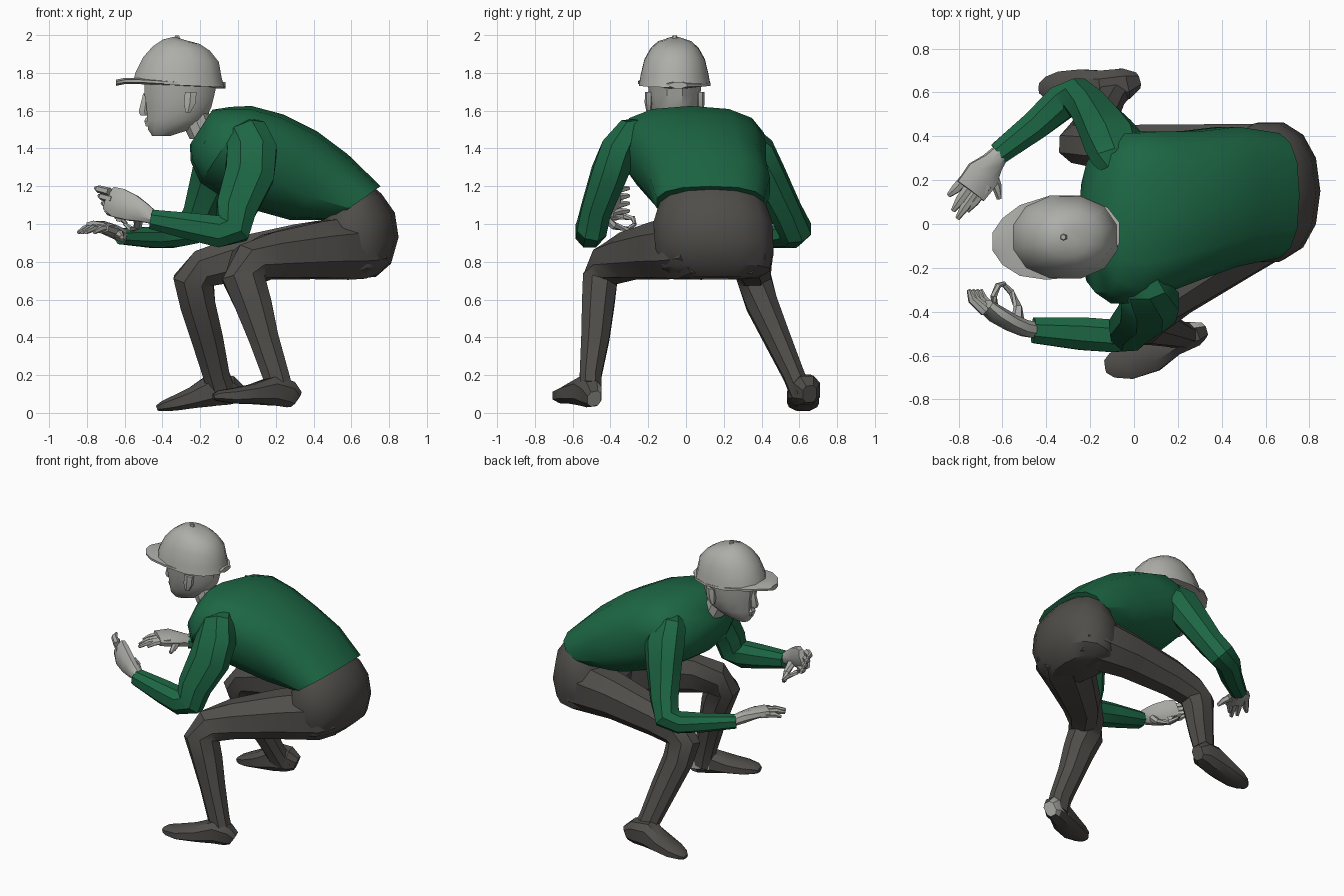
import bpy, bmesh, math
from mathutils import Vector as V


def material(name, rgb):
    m = bpy.data.materials.new(name)
    m.diffuse_color = (*rgb, 1)
    return m


PALE = material("pale_grey", (0.42, 0.42, 0.395))
GREEN = material("shirt_green", (0.012, 0.135, 0.058))
DARK = material("charcoal", (0.08, 0.075, 0.068))


def loft(name, rings, mat, n=10, power=1.0, angle=35):
    """Skin a list of (centre, u, v) rings and close both ends."""
    bm = bmesh.new()
    loops = []
    for c, u, v in rings:
        loop = []
        for i in range(n):
            a = 2 * math.pi * (i + 0.5) / n
            cu = math.copysign(abs(math.cos(a)) ** power, math.cos(a))
            sv = math.copysign(abs(math.sin(a)) ** power, math.sin(a))
            loop.append(bm.verts.new(V(c) + V(u) * cu + V(v) * sv))
        loops.append(loop)
    for a, b in zip(loops, loops[1:]):
        for i in range(n):
            j = (i + 1) % n
            bm.faces.new((a[i], a[j], b[j], b[i]))
    bm.faces.new(loops[0][::-1])
    bm.faces.new(loops[-1])
    bmesh.ops.recalc_face_normals(bm, faces=bm.faces)
    me = bpy.data.meshes.new(name)
    bm.to_mesh(me)
    bm.free()
    me.materials.append(mat)
    ob = bpy.data.objects.new(name, me)
    bpy.context.collection.objects.link(ob)
    bpy.ops.object.select_all(action='DESELECT')
    ob.select_set(True)
    bpy.context.view_layer.objects.active = ob
    bpy.ops.object.shade_smooth_by_angle(angle=math.radians(angle))
    return ob


def tube(name, pts, mat, n=8, power=0.9):
    """Limb through points (x, y, z, half width, half thickness)."""
    rings = []
    for i, p in enumerate(pts):
        a, b = pts[max(i - 1, 0)], pts[min(i + 1, len(pts) - 1)]
        t = (V(b[:3]) - V(a[:3])).normalized()
        side = V((0, 1, 0))
        side = (side - t * side.dot(t)).normalized()
        rings.append((p[:3], side * p[3], t.cross(side) * p[4]))
    return loft(name, rings, mat, n, power)


def trunk(name, rows, mat, n=14, power=0.8):
    """Body rows: back x, z, belly x, z, left y, right y."""
    rings = [(((a + c) / 2, (l + r) / 2, (b + d) / 2), (0, (r - l) / 2, 0),
              ((a - c) / 2, 0, (b - d) / 2)) for a, b, c, d, l, r in rows]
    return loft(name, rings, mat, n, power)


# Shirt body and trouser seat
trunk("shirt_body", [
    (-.135, 1.605, -.255, 1.42, -.17, .08), (-.04, 1.62, -.25, 1.33, -.32, .34),
    (.07, 1.625, -.20, 1.22, -.37, .42), (.24, 1.58, -.08, 1.14, -.33, .43),
    (.42, 1.49, .10, 1.07, -.26, .43), (.58, 1.37, .28, 1.02, -.20, .45),
    (.755, 1.20, .50, 1.02, -.16, .42)], GREEN)
trunk("trouser_seat", [
    (.70, 1.21, .46, 1.08, -.12, .38), (.76, 1.16, .44, 1.01, -.15, .43),
    (.83, 1.06, .38, .92, -.18, .465), (.85, .93, .40, .78, -.17, .47),
    (.81, .79, .47, .725, -.13, .45), (.73, .72, .53, .705, -.05, .38)], DARK, power=0.9)

# Legs
tube("left_leg", [
    (.72, .08, .88, .14, .15), (.62, .02, .875, .19, .18), (.42, -.13, .86, .16, .16),
    (.18, -.31, .83, .125, .13),
    (.06, -.41, .785, .11, .12), (.03, -.455, .71, .10, .12), (.08, -.465, .58, .092, .105),
    (.135, -.48, .40, .08, .085), (.20, -.505, .20, .062, .075),
    (.225, -.505, .09, .06, .08)], DARK)
tube("right_leg", [
    (.72, .29, .88, .14, .15), (.60, .30, .875, .17, .18), (.32, .325, .86, .14, .15),
    (-.02, .35, .81, .11, .125),
    (-.18, .355, .765, .10, .11), (-.235, .365, .70, .095, .115), (-.215, .40, .58, .09, .10),
    (-.165, .48, .40, .075, .09), (-.115, .57, .20, .06, .075),
    (-.08, .615, .09, .06, .08)], DARK)

# Shoes, heel to toe
left_shoe = tube("left_shoe", [
    (.305, -.485, .075, .04, .05), (.27, -.50, .10, .06, .075), (.18, -.535, .115, .07, .08),
    (.08, -.59, .10, .09, .055), (-.03, -.63, .09, .085, .042), (-.10, -.645, .09, .06, .03),
    (-.13, -.65, .085, .03, .018)], DARK, power=.75)
tube("right_shoe", [
    (.01, .655, .10, .04, .05), (-.04, .64, .12, .075, .08), (-.14, .62, .12, .085, .09),
    (-.24, .62, .08, .09, .06), (-.34, .62, .05, .08, .042), (-.40, .62, .035, .055, .028),
    (-.43, .62, .025, .025, .015)], DARK, power=.75)
# Pale inner heel on the left shoe
left_shoe.data.materials.append(PALE)
for f in left_shoe.data.polygons:
    if f.center.x > .20 and f.normal.y > .25:
        f.material_index = 1

# Sleeves, shoulder to cuff
tube("left_sleeve", [
    (.03, -.20, 1.50, .05, .08), (.05, -.29, 1.47, .09, .12), (.075, -.355, 1.39, .105, .14),
    (.06, -.41, 1.26, .10, .14), (-.01, -.475, 1.08, .085, .115), (-.03, -.50, .975, .085, .105),
    (-.10, -.51, .96, .08, .09), (-.24, -.50, .985, .08, .078),
    (-.46, -.485, 1.025, .062, .055)], GREEN)
tube("right_sleeve", [
    (-.04, .20, 1.47, .05, .09), (-.07, .30, 1.445, .09, .13), (-.09, .37, 1.37, .11, .14),
    (-.13, .435, 1.25, .10, .125), (-.20, .53, 1.06, .09, .095), (-.26, .58, .965, .09, .09),
    (-.33, .555, .94, .085, .068), (-.45, .45, .93, .072, .06),
    (-.62, .32, .935, .055, .045)], GREEN)

# Hands with fingers and thumbs
tube("left_palm", [
    (-.44, -.485, 1.03, .04, .035), (-.50, -.475, 1.06, .04, .055), (-.56, -.45, 1.085, .04, .075),
    (-.63, -.41, 1.11, .04, .085), (-.68, -.37, 1.135, .03, .07)], PALE)
for i in range(4):
    x, z = -.645 - .018 * i, 1.05 + .04 * i
    tube(f"left_finger_{i + 1}", [
        (x + .02, -.40, z, .024, .022), (x - .04, -.345, z + .015, .02, .02),
        (x - .055, -.30, z + .02, .009, .010)], PALE, 6)
tube("left_thumb", [
    (-.53, -.44, 1.04, .025, .03), (-.53, -.38, .99, .02, .022),
    (-.56, -.31, .97, .016, .016), (-.60, -.27, 1.0, .01, .01)], PALE, 6)
tube("left_index_curl", [
    (-.63, -.40, 1.03, .02, .02), (-.64, -.33, 1.04, .017, .017),
    (-.62, -.28, 1.03, .014, .014), (-.59, -.27, 1.0, .009, .009)], PALE, 6)
tube("right_palm", [
    (-.60, .335, .935, .04, .035), (-.645, .28, .955, .055, .04), (-.69, .225, .975, .085, .036),
    (-.745, .15, .985, .08, .03)], PALE)
for i, (x, y, tx, ty) in enumerate(((-.70, .14, -.76, .06), (-.735, .135, -.805, .025),
                                    (-.76, .16, -.825, .06), (-.78, .19, -.845, .13))):
    tube(f"right_finger_{i + 1}", [
        (x + .03, y + .04, .98, .026, .022), ((x + tx) / 2, (y + ty) / 2, .975, .023, .018),
        (tx, ty, .955, .011, .010)], PALE, 6)
tube("right_thumb", [
    (-.65, .24, .95, .025, .025), (-.625, .17, .945, .022, .022), (-.615, .115, .93, .012, .012)],
    PALE, 6)

# Neck
loft("neck", [((-.18, -.05, 1.45), (.08, 0, 0), (0, .085, 0)),
              ((-.25, -.06, 1.62), (.09, 0, 0), (0, .085, 0))], PALE)


def stack(name, rows, mat, y=-.06, n=12, tilt=0.0):
    """Level rings: z, front x, back x, half width."""
    return loft(name, [(((a + b) / 2, y, z), ((b - a) / 2, 0, tilt), (0, w, 0))
                       for z, a, b, w in rows], mat, n, 0.92)


# Head, face and cap
stack("head", [(1.465, -.455, -.36, .04), (1.50, -.48, -.25, .08), (1.55, -.485, -.17, .11),
               (1.62, -.49, -.135, .13), (1.68, -.50, -.12, .14), (1.77, -.50, -.10, .15)],
      PALE)
stack("nose", [(1.575, -.52, -.46, .02), (1.595, -.53, -.46, .025),
               (1.69, -.505, -.46, .014)], PALE, n=6)
stack("lips", [(1.515, -.49, -.44, .03), (1.545, -.50, -.44, .04),
               (1.565, -.49, -.44, .03)], PALE, n=6)
for side, label in ((-1, "left"), (1, "right")):
    stack(label + "_ear", [(1.59, -.28, -.25, .012), (1.64, -.29, -.22, .022),
                           (1.70, -.285, -.215, .02)], PALE, -.06 + side * .137, 6)
stack("cap_crown", [(1.735, -.565, -.065, .195), (1.79, -.55, -.08, .185),
                    (1.87, -.51, -.095, .165), (1.93, -.455, -.145, .13),
                    (1.965, -.40, -.20, .09), (1.98, -.34, -.26, .035)], PALE, tilt=-.012)
stack("cap_button", [(1.97, -.345, -.30, .02), (1.998, -.335, -.31, .012)], PALE, n=6)
loft("cap_brim", [((x, y, z), (0, w, 0), (0, 0, .018)) for x, y, z, w in (
    (-.065, -.04, 1.735, .05), (-.12, -.045, 1.735, .13), (-.25, -.055, 1.74, .20),
    (-.40, -.065, 1.75, .205), (-.52, -.075, 1.757, .175), (-.60, -.08, 1.757, .115),
    (-.645, -.08, 1.748, .045))], PALE, 8)
